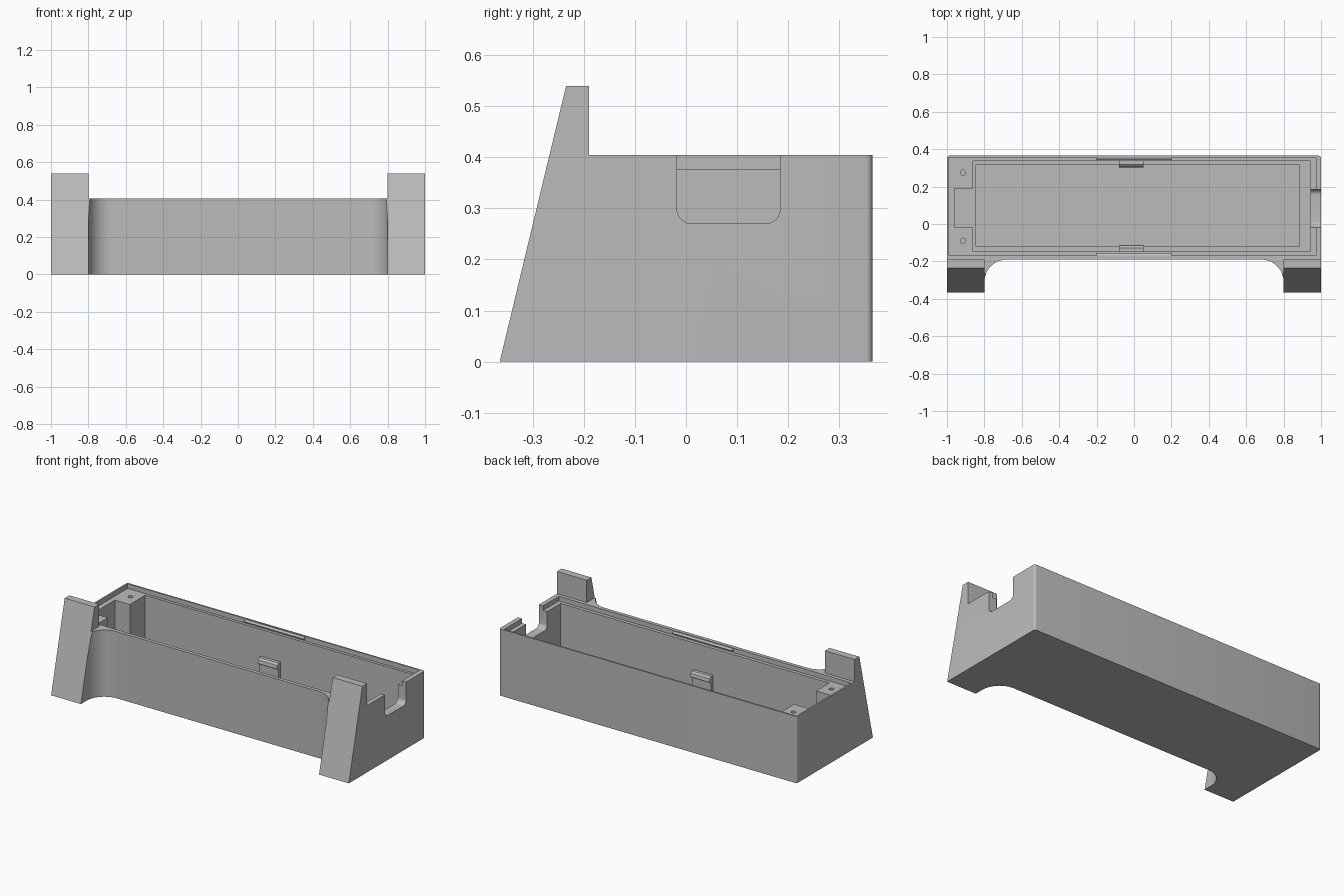
import bpy, bmesh, math
from mathutils import Vector

cube = bpy.data.objects.get("Cube")
if cube:
    bpy.data.objects.remove(cube, do_unlink=True)

grey = bpy.data.materials.new("plain grey")
grey.use_nodes = True
colour = (0.5, 0.5, 0.5, 1)
grey.diffuse_color = colour
grey.node_tree.nodes["Principled BSDF"].inputs["Base Color"].default_value = colour


def prism(name, points, axis, low, high):
    """Extrude a 2D outline along an axis: x takes (y, z), z takes (x, y)."""
    bm = bmesh.new()
    place = (lambda a, b: (low, a, b)) if axis == "x" else (lambda a, b: (a, b, low))
    face = bm.faces.new([bm.verts.new(place(a, b)) for a, b in points])
    out = bmesh.ops.extrude_face_region(bm, geom=[face])
    shift = Vector((high - low, 0, 0) if axis == "x" else (0, 0, high - low))
    moved = [v for v in out["geom"] if isinstance(v, bmesh.types.BMVert)]
    bmesh.ops.translate(bm, verts=moved, vec=shift)
    bmesh.ops.recalc_face_normals(bm, faces=bm.faces)
    mesh = bpy.data.meshes.new(name)
    bm.to_mesh(mesh)
    bm.free()
    mesh.materials.append(grey)
    obj = bpy.data.objects.new(name, mesh)
    bpy.context.collection.objects.link(obj)
    return obj


def box(name, x, y, z):
    outline = [(x[0], y[0]), (x[1], y[0]), (x[1], y[1]), (x[0], y[1])]
    return prism(name, outline, "z", *z)


def arc(cx, cy, r, start, end, steps):
    angles = [math.radians(start + (end - start) * i / steps) for i in range(steps + 1)]
    return [(cx + r * math.cos(a), cy + r * math.sin(a)) for a in angles]


def activate(obj):
    bpy.ops.object.select_all(action="DESELECT")
    obj.select_set(True)
    bpy.context.view_layer.objects.active = obj


def cut(target, cutter):
    mod = target.modifiers.new("cut", "BOOLEAN")
    mod.operation, mod.solver, mod.object = "DIFFERENCE", "EXACT", cutter
    activate(target)
    bpy.ops.object.modifier_apply(modifier=mod.name)
    bpy.data.objects.remove(cutter, do_unlink=True)


BACK, FRONT, RIM, LEDGE = 0.365, -0.19, 0.405, 0.377
SLOPE = -0.2675  # sloped leg front at rim height

# Case body with sloping front, rounded at the two back corners
body = prism("case_body", [(-BACK, 0), (BACK, 0), (BACK, RIM), (SLOPE, RIM)], "x", -1, 1)
bm = bmesh.new()
bm.from_mesh(body.data)
corners = [e for e in bm.edges if all(v.co.y > 0.3 for v in e.verts)
           and abs(e.verts[0].co.z - e.verts[1].co.z) > 0.1]
bmesh.ops.bevel(bm, geom=corners, offset=0.012, segments=5, affect="EDGES", profile=0.5)
bm.to_mesh(body.data)
bm.free()

# Front scoop between the legs
r = 0.12
scoop = [(-0.8, -0.6), (0.8, -0.6)]
scoop += arc(0.8 - r, FRONT - r, r, 0, 90, 16) + arc(r - 0.8, FRONT - r, r, 90, 180, 16)
cut(body, prism("scoop_cutter", scoop, "z", -0.1, 0.6))

# Lid ledge, main cavity, shallow floor recess and bay between the posts
cut(body, box("ledge_cutter", (-0.99, 0.972), (-0.168, 0.355), (LEDGE, 0.6)))
cut(body, box("cavity_cutter", (-0.86, 0.945), (-0.147, 0.338), (0.05, 0.5)))
cut(body, box("floor_cutter", (-0.845, 0.885), (-0.12, 0.318), (0.035, 0.2)))
cut(body, box("bay_cutter", (-0.96, -0.8), (-0.02, 0.19), (0.05, 0.5)))

# Cable notch with rounded lower corners
nr = 0.03
notch = [(0.185, 0.6), (-0.018, 0.6)]
notch += arc(-0.018 + nr, 0.27 + nr, nr, 180, 270, 8) + arc(0.185 - nr, 0.27 + nr, nr, 270, 360, 8)
cut(body, prism("notch_cutter", notch, "x", 0.9, 1.1))

# Screw holes in the posts
for y in (-0.09, 0.275):
    cut(body, prism("hole_cutter", arc(-0.915, y, 0.014, 0, 345, 23), "z", 0.27, 0.5))

activate(body)
bpy.ops.object.shade_smooth_by_angle(angle=math.radians(30))

# Upright stops on top of both legs
stop = [(SLOPE, RIM), (FRONT, RIM), (FRONT, 0.54), (-0.235, 0.54)]
for side, low in (("right", -1), ("left", 0.8)):
    prism(side + "_leg_stop", stop, "x", low, low + 0.2)

# Hooked clips and lid ridges along the front and back walls
for side, wall, lip, inward in (("front", -0.147, -0.168, 1), ("back", 0.338, 0.355, -1)):
    clip = [(0, 0.04), (0.02, 0.04), (0.02, 0.175), (0.036, 0.185),
            (0.032, 0.205), (0.02, 0.215), (0, 0.215)]
    prism(side + "_clip", [(wall + inward * d, z) for d, z in clip], "x", -0.08, 0.05)
    ridge = [(0, 0.382), (0.013, 0.388), (0.013, 0.393), (0, 0.4)]
    prism(side + "_lid_ridge", [(lip + inward * d, z) for d, z in ridge], "x", -0.2, 0.2)
